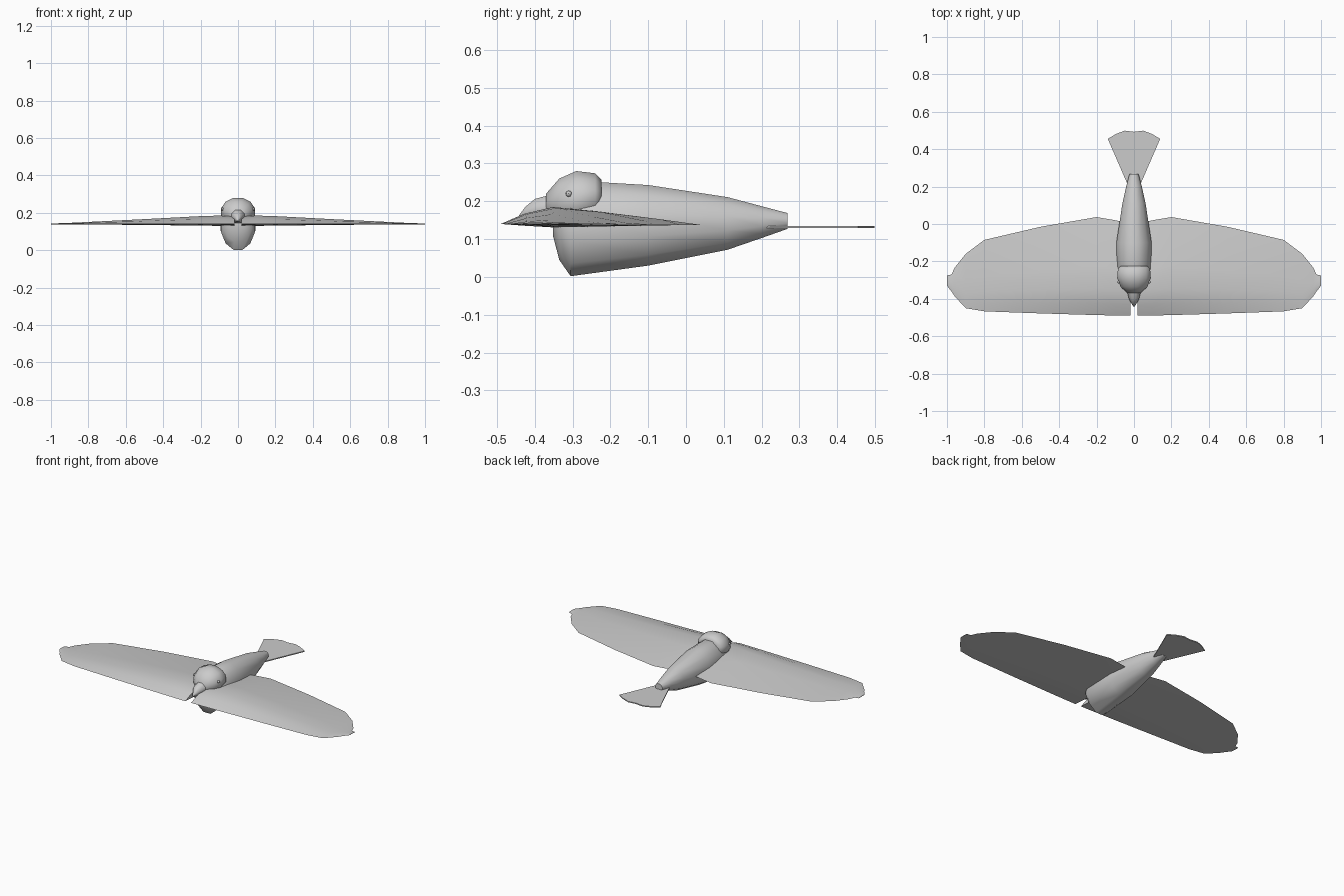
import bpy, bmesh, math

if "Cube" in bpy.data.objects:
    bpy.data.objects.remove(bpy.data.objects["Cube"])


def finish(name, bm, angle=40):
    bmesh.ops.remove_doubles(bm, verts=bm.verts, dist=1e-5)
    bmesh.ops.recalc_face_normals(bm, faces=bm.faces)
    me = bpy.data.meshes.new(name)
    bm.to_mesh(me)
    bm.free()
    ob = bpy.data.objects.new(name, me)
    bpy.context.collection.objects.link(ob)
    bpy.ops.object.select_all(action='DESELECT')
    ob.select_set(True)
    bpy.context.view_layer.objects.active = ob
    bpy.ops.object.shade_smooth_by_angle(angle=math.radians(angle))
    return ob


def skin(name, rings, angle=40):
    """Bridge closed rings of points and cap both ends."""
    bm = bmesh.new()
    rows = [[bm.verts.new(p) for p in r] for r in rings]
    n = len(rows[0])
    for a, b in zip(rows, rows[1:]):
        for i in range(n):
            j = (i + 1) % n
            bm.faces.new((a[i], a[j], b[j], b[i]))
    bm.faces.new(rows[0])
    bm.faces.new(rows[-1])
    return finish(name, bm, angle)


def loft_y(name, stations, sides, angle=40):
    """Elliptical loft along y; stations are (y, half width, z low, z high)."""
    rings = []
    for y, w, lo, hi in stations:
        ring = []
        for i in range(sides):
            t = 2 * math.pi * (i + 0.5) / sides
            k = math.cos(math.pi / sides)
            ring.append((w * math.sin(t) / k, y,
                         (lo + hi) / 2 + (hi - lo) / 2 * math.cos(t) / k))
        rings.append(ring)
    return skin(name, rings, angle)


# Body, head and beak
loft_y("body", [(-0.352, 0.045, 0.11, 0.19), (-0.335, 0.075, 0.045, 0.23),
                (-0.305, 0.09, 0.002, 0.255), (-0.10, 0.094, 0.03, 0.243),
                (0.11, 0.062, 0.072, 0.211), (0.20, 0.042, 0.103, 0.187),
                (0.268, 0.024, 0.127, 0.169)], 12)
loft_y("head", [(-0.37, 0.035, 0.165, 0.22), (-0.335, 0.072, 0.14, 0.26),
                (-0.29, 0.09, 0.13, 0.28), (-0.24, 0.086, 0.15, 0.274),
                (-0.224, 0.07, 0.17, 0.258)], 12, 50)
loft_y("beak", [(-0.36, 0.037, 0.145, 0.217), (-0.40, 0.027, 0.15, 0.206),
                (-0.425, 0.014, 0.152, 0.185), (-0.442, 0.003, 0.155, 0.162)], 8, 50)

# Wings: stations are (x, leading y, trailing y, crest z)
wing = [(0.02, -0.49, 0.0, 0.180), (0.10, -0.489, 0.02, 0.185),
        (0.20, -0.487, 0.037, 0.182), (0.50, -0.478, -0.015, 0.166),
        (0.80, -0.467, -0.085, 0.151), (0.90, -0.45, -0.16, 0.146),
        (0.96, -0.385, -0.235, 0.144), (0.975, -0.362, -0.27, 0.143),
        (1.0, -0.33, -0.275, 0.142)]
for side, label in ((1, "left"), (-1, "right")):
    rings = []
    for x, y0, y1, top in wing:
        c = y1 - y0
        h = top - 0.14
        section = [(0, 0.14), (0.12, 0.14 + h * 0.6), (0.27, top),
                   (0.5, 0.14 + h * 0.75), (0.8, 0.14 + h * 0.3), (1, 0.138),
                   (0.27, 0.14 - h * 0.2), (0.12, 0.14 - h * 0.1)]
        rings.append([(side * x, y0 + f * c, z) for f, z in section])
    skin(label + "_wing", rings, 45)

# Tail fan
half = [(0.025, 0.19), (0.14, 0.455), (0.095, 0.482), (0.05, 0.499)]
outline = half + [(0, 0.493)] + [(-x, y) for x, y in reversed(half)]
skin("tail", [[(x, y, z) for x, y in outline] for z in (0.129, 0.135)])

# Eyes
for side, label in ((1, "left"), (-1, "right")):
    bm = bmesh.new()
    bmesh.ops.create_uvsphere(bm, u_segments=8, v_segments=6, radius=0.008)
    bmesh.ops.translate(bm, verts=bm.verts, vec=(side * 0.083, -0.31, 0.22))
    finish(label + "_eye", bm)
